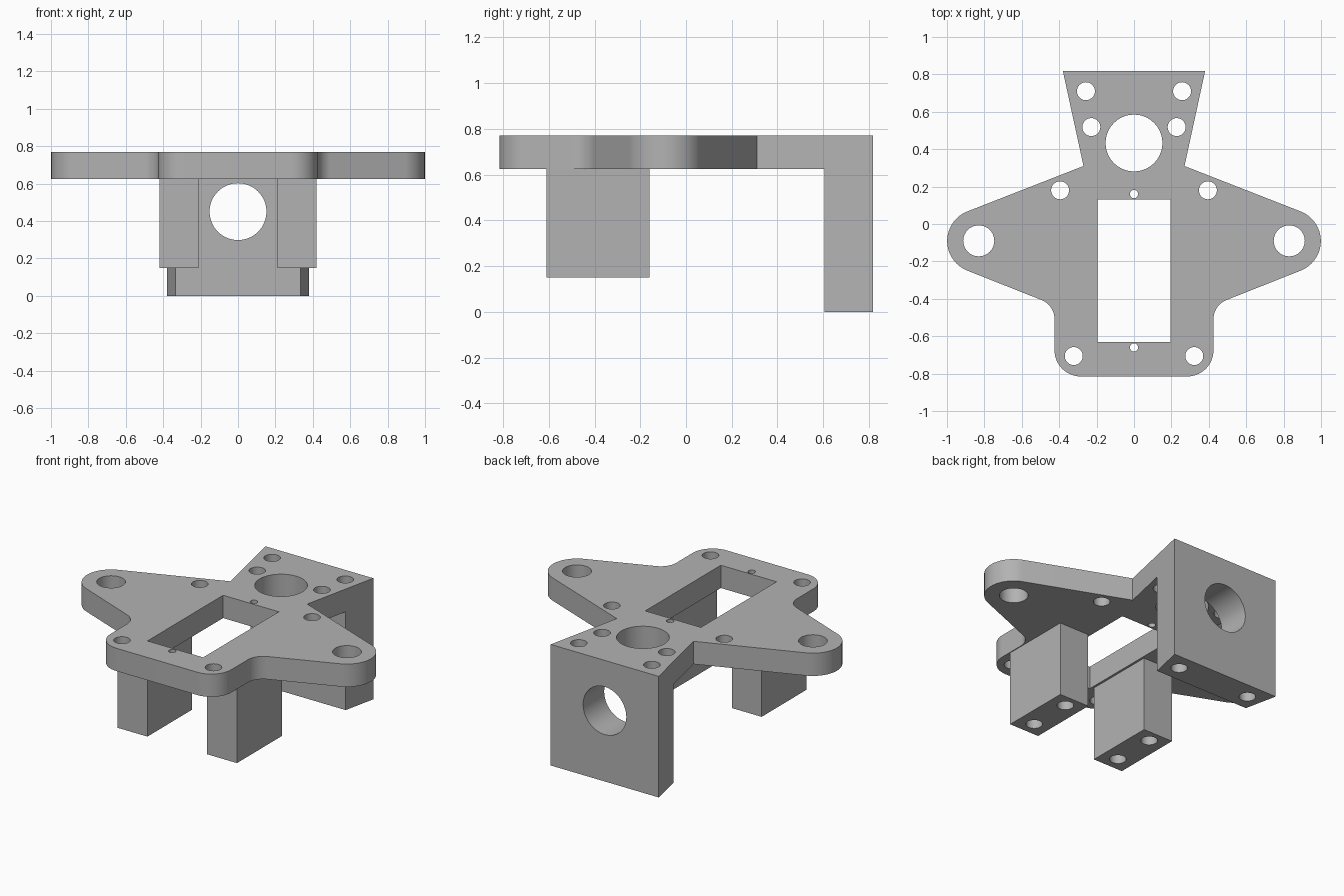
import bpy, bmesh, math
from mathutils import Vector, Matrix

cube = bpy.data.objects.get("Cube")
if cube:
    bpy.data.objects.remove(cube, do_unlink=True)

PLATE_LOW, PLATE_TOP = 0.625, 0.77
LEG_LOW = 0.15
SCREW, PIN, EAR, BORE = 0.048, 0.022, 0.083, 0.152

grey = bpy.data.materials.new("plain_grey")
grey.use_nodes = True
colour = (0.45, 0.45, 0.45, 1)
grey.diffuse_color = colour
grey.node_tree.nodes["Principled BSDF"].inputs["Base Color"].default_value = colour


def fillet(prev, corner, nxt, radius, steps=14):
    """Points of a tangent arc replacing a corner."""
    c = Vector(corner)
    a, b = (Vector(prev) - c).normalized(), (Vector(nxt) - c).normalized()
    half = a.angle(b) / 2
    centre = c + (a + b).normalized() * radius / math.sin(half)
    start = c + a * radius / math.tan(half) - centre
    end = c + b * radius / math.tan(half) - centre
    sweep = math.atan2(start.x * end.y - start.y * end.x, start.dot(end))
    return [centre + Matrix.Rotation(sweep * i / steps, 2) @ start
            for i in range(steps + 1)]


def prism(bm, points, low, high):
    """Add an upright prism with the given outline."""
    face = bm.faces.new([bm.verts.new((p[0], p[1], low)) for p in points])
    top = bmesh.ops.extrude_face_region(bm, geom=[face])["geom"]
    bmesh.ops.translate(bm, vec=(0, 0, high - low),
                        verts=[v for v in top if isinstance(v, bmesh.types.BMVert)])


def rectangle(x0, x1, y0, y1):
    return [(x0, y0), (x1, y0), (x1, y1), (x0, y1)]


def drill(bm, x, y, radius, low, high):
    """Add an upright round cutter."""
    bmesh.ops.create_cone(bm, cap_ends=True, segments=40, radius1=radius, radius2=radius,
                          depth=high - low,
                          matrix=Matrix.Translation((x, y, (low + high) / 2)))


def make_object(name, bm):
    bmesh.ops.recalc_face_normals(bm, faces=bm.faces)
    mesh = bpy.data.meshes.new(name)
    bm.to_mesh(mesh)
    bm.free()
    mesh.materials.append(grey)
    obj = bpy.data.objects.new(name, mesh)
    bpy.context.collection.objects.link(obj)
    return obj


def cut_part(name, body, cutters):
    """Subtract the cutters from the body and shade the result."""
    part = make_object(name, body)
    cutter = make_object(name + "_cutter", cutters)
    cutter.hide_render = True
    mod = part.modifiers.new("holes", 'BOOLEAN')
    mod.operation, mod.solver, mod.object = 'DIFFERENCE', 'EXACT', cutter
    bpy.ops.object.select_all(action='DESELECT')
    part.select_set(True)
    bpy.context.view_layer.objects.active = part
    bpy.ops.object.modifier_apply(modifier=mod.name)
    bpy.data.objects.remove(cutter, do_unlink=True)
    bpy.ops.object.shade_smooth_by_angle(angle=math.radians(30))


# Top plate: half outline with rounded corners, mirrored
front, corner, waist = (0, -0.815), (0.425, -0.815), (0.425, -0.434)
tip, neck, back = (1.293, -0.09), (0.27, 0.31), (0.38, 0.817)
half = (fillet(front, corner, waist, 0.14) + fillet(corner, waist, tip, 0.11)
        + fillet(waist, tip, neck, 0.17, 28) + [neck, back])
outline = half + [(-p[0], p[1]) for p in reversed(half)]
body, cuts = bmesh.new(), bmesh.new()
prism(body, outline, PLATE_LOW, PLATE_TOP)
low, high = PLATE_LOW - 0.1, PLATE_TOP + 0.1
prism(cuts, rectangle(-0.196, 0.196, -0.63, 0.13), low, high)
for x, y, r in ((0.83, -0.09, EAR), (0.395, 0.18, SCREW), (0.228, 0.518, SCREW),
                (0.257, 0.71, SCREW), (0.322, -0.706, SCREW)):
    for side in (-1, 1):
        drill(cuts, side * x, y, r, low, high)
drill(cuts, 0, 0.433, BORE, low, high)
for y in (0.16, -0.66):
    drill(cuts, 0, y, PIN, low, high)
cut_part("top_plate", body, cuts)

# Rear wall: tapered block with a level bore and two upright screw holes
body, cuts = bmesh.new(), bmesh.new()
prism(body, [(-0.334, 0.605), (0.334, 0.605), back, (-back[0], back[1])], 0, PLATE_LOW)
for side in (-1, 1):
    drill(cuts, side * 0.257, 0.71, SCREW, -0.1, high)
bmesh.ops.create_cone(cuts, cap_ends=True, segments=64, radius1=BORE, radius2=BORE, depth=0.6,
                      matrix=Matrix.Translation((0, 0.71, 0.45))
                      @ Matrix.Rotation(math.pi / 2, 4, 'X'))
cut_part("rear_wall", body, cuts)

# Front legs: blocks with two blind screw holes underneath
for name, side in (("left_leg", 1), ("right_leg", -1)):
    body, cuts = bmesh.new(), bmesh.new()
    prism(body, rectangle(side * 0.21, side * 0.42, -0.61, -0.16), LEG_LOW, PLATE_LOW)
    for y in (-0.52, -0.24):
        drill(cuts, side * 0.315, y, SCREW, LEG_LOW - 0.1, LEG_LOW + 0.3)
    cut_part(name, body, cuts)
